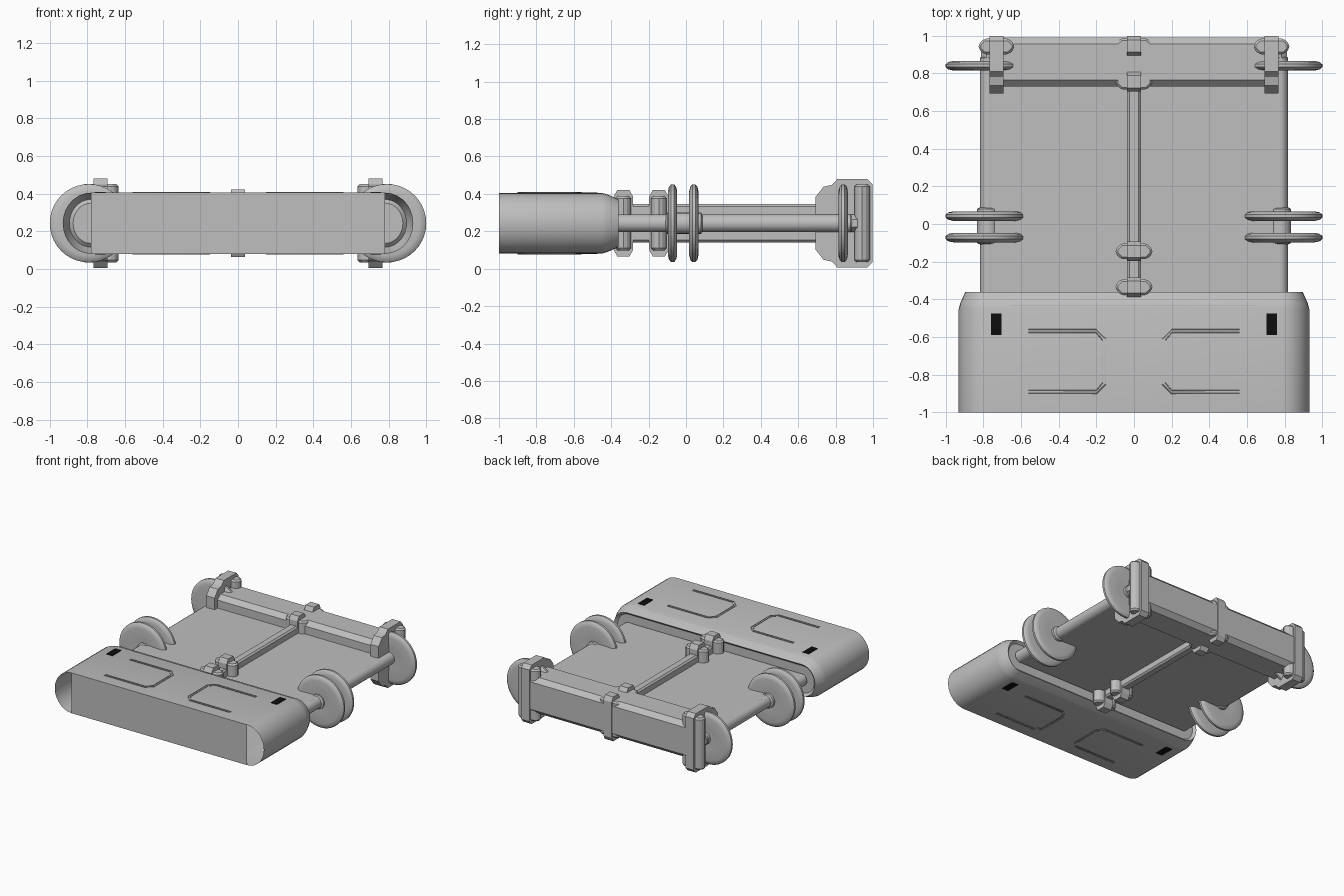
import bpy, bmesh, math
from mathutils import Matrix

Z = 0.243  # mid height of the whole machine

if "Cube" in bpy.data.objects:
    bpy.data.objects.remove(bpy.data.objects["Cube"])


def material(name, rgb):
    m = bpy.data.materials.new(name)
    m.use_nodes = True
    m.diffuse_color = (*rgb, 1)
    m.node_tree.nodes["Principled BSDF"].inputs["Base Color"].default_value = (*rgb, 1)
    return m


GREY = material("hull grey", (0.52, 0.52, 0.52))
BLACK = material("vent black", (0.004, 0.004, 0.004))


def finish(name, bm, mat=GREY, smooth=None, bevel=0):
    bmesh.ops.recalc_face_normals(bm, faces=bm.faces)
    me = bpy.data.meshes.new(name)
    bm.to_mesh(me)
    bm.free()
    ob = bpy.data.objects.new(name, me)
    bpy.context.collection.objects.link(ob)
    me.materials.append(mat)
    ob.location.z = Z
    if bevel:
        mod = ob.modifiers.new("chamfer", "BEVEL")
        mod.width, mod.segments = bevel, 1
    if smooth:
        bpy.ops.object.select_all(action="DESELECT")
        ob.select_set(True)
        bpy.context.view_layer.objects.active = ob
        bpy.ops.object.shade_smooth_by_angle(angle=math.radians(smooth))
    return ob


def prism(name, pts, axis, lo, hi, **kw):
    """Extrude a 2D outline along x, y or z."""
    place = {"x": lambda a, b, t: (t, a, b),
             "y": lambda a, b, t: (a, t, b),
             "z": lambda a, b, t: (a, b, t)}[axis]
    bm = bmesh.new()
    rings = [[bm.verts.new(place(a, b, t)) for a, b in pts] for t in (lo, hi)]
    for i in range(len(pts)):
        j = (i + 1) % len(pts)
        bm.faces.new((rings[0][i], rings[0][j], rings[1][j], rings[1][i]))
    for r in rings:
        bm.faces.new(r)
    return finish(name, bm, **kw)


def octagon(cx, cy, w, h, c, d=None):
    """Rectangle of half size w, h with corners cut by c and d."""
    d = c if d is None else d
    q = [(w, h - d), (w - c, h), (c - w, h), (-w, h - d),
         (-w, d - h), (c - w, -h), (w - c, -h), (w, d - h)]
    return [(cx + a, cy + b) for a, b in q]


def lathe(name, profile, x, y, steps=40, smooth=35):
    """Spin (radius, offset) points round an axis along y."""
    bm = bmesh.new()
    vs = [bm.verts.new((r, o, 0)) for r, o in profile]
    es = [bm.edges.new(p) for p in zip(vs, vs[1:])]
    bmesh.ops.spin(bm, geom=vs + es, cent=(0, 0, 0), axis=(0, 1, 0),
                   angle=math.tau, steps=steps)
    bmesh.ops.remove_doubles(bm, verts=bm.verts, dist=0.0005)
    bmesh.ops.transform(bm, matrix=Matrix.Translation((x, y, 0)), verts=bm.verts)
    return finish(name, bm, smooth=smooth)


# Front pod: flat box with rounded ends, open beside the front wall
def pod_ring(bm, y, inset):
    half = [(0.78 + (0.15 - inset) * math.sin(a), (0.162 - inset) * math.cos(a))
            for a in [math.pi * i / 14 for i in range(15)]]
    loop = half + [(-x, z) for x, z in reversed(half)]
    return [bm.verts.new((x, y, z)) for x, z in loop]


bm = bmesh.new()
rings = [pod_ring(bm, y, i) for y, i in ((-1, 0), (-0.45, 0), (-0.42, 0.008), (-0.36, 0.035))]
for a, b in zip(rings, rings[1:]):
    for i in range(len(a)):
        j = (i + 1) % len(a)
        bm.faces.new((a[i], a[j], b[j], b[i]))
n = len(rings[0])
bm.faces.new([rings[0][i] for i in (0, n // 2 - 1, n // 2, n - 1)])
back = bm.faces.new(rings[-1])
bmesh.ops.recalc_face_normals(bm, faces=bm.faces)
bmesh.ops.inset_region(bm, faces=[back], thickness=0.02, depth=-0.02)
finish("front_pod", bm, smooth=30)

# Pod panels, trim lines and vents, above and below
for side, turn in (("top", 0), ("bottom", math.pi)):
    bm = bmesh.new()
    face = bm.faces.new([bm.verts.new((x, y, 0.162)) for x, y in
                         ((-0.65, -0.998), (0.65, -0.998), (0.65, -0.43), (-0.65, -0.43))])
    for thick, depth in ((0.015, 0.006), (0.05, 0), (0.012, -0.004)):
        bmesh.ops.inset_region(bm, faces=[face], thickness=thick, depth=depth)
    finish(side + "_panel", bm).rotation_euler.y = turn

    for s in (-1, 1):
        for k in (0, 0.016):
            path = [(0.56, -0.56 - k), (0.2, -0.56 - k), (0.15 + k, -0.61 - k / 2),
                    (0.15 + k, -0.85 + k / 2), (0.2, -0.9 + k), (0.56, -0.9 + k)]
            cu = bpy.data.curves.new(side + "_trim_line", "CURVE")
            cu.dimensions = "3D"
            cu.bevel_depth, cu.bevel_resolution = 0.0025, 0
            sp = cu.splines.new("POLY")
            sp.points.add(len(path) - 1)
            for p, (x, y) in zip(sp.points, path):
                p.co = (s * x, y, 0.164, 1)
            cu.materials.append(GREY)
            ob = bpy.data.objects.new(side + "_trim_line", cu)
            bpy.context.collection.objects.link(ob)
            ob.location.z, ob.rotation_euler.y = Z, turn
        vent = prism(side + "_vent", octagon(s * 0.732, -0.532, 0.028, 0.058, 0.002),
                     "z", 0.158, 0.165, mat=BLACK)
        vent.rotation_euler.y = turn

# Deck and centre rail
prism("deck", octagon(0, 0, 0.812, 0.046, 0.03, 0.025), "y", -0.37, 0.92)
prism("centre_rail", octagon(0, 0, 0.036, 0.102, 0.012), "y", -0.37, 0.78)

# Rear beam
prism("rear_beam", octagon(0.86, 0, 0.13, 0.145, 0.035), "x", -0.76, 0.76)


def bracket(name, x, y, w, h):
    """Chamfered vertical post."""
    prism(name, octagon(x, y, w, 0.042, 0.03), "z", -h, h, bevel=0.012)


# Centre brackets at both ends of the rail
for y in (-0.335, -0.145, 0.755, 0.945):
    bracket("centre_bracket", 0, y, 0.098, 0.145)
    prism("bracket_core", octagon(y, 0, 0.052, 0.178, 0.02, 0.035), "x", -0.037, 0.037)

# Clamp outline, mirrored up and down
upper = [(0.998, 0.207), (0.97, 0.237), (0.81, 0.237), (0.78, 0.205), (0.735, 0.195), (0.692, 0.14)]
clamp = upper + [(y, -z) for y, z in reversed(upper)]

# Sides: rods, wheels and rear clamps
wheel = [(0, -0.018), (0.08, -0.018), (0.17, -0.025), (0.195, -0.019), (0.208, -0.008),
         (0.208, 0.008), (0.195, 0.019), (0.17, 0.025), (0.08, 0.018), (0, 0.018)]
for s in (-1, 1):
    lathe("side_rod", [(0, -0.37), (0.048, -0.37), (0.048, 0.88), (0.025, 0.912), (0, 0.912)],
          s * 0.77, 0, 16)
    lathe("rod_collar", [(0.04, -0.11), (0.058, -0.1), (0.058, 0.08), (0.04, 0.09)],
          s * 0.775, 0, 16)
    for y in (-0.072, 0.042, 0.84):
        lathe("side_wheel", wheel, s * 0.791, y)
    prism("rear_clamp", clamp, "x", s * 0.73 - 0.037, s * 0.73 + 0.037)
    bracket("clamp_post", s * 0.73, 0.942, 0.095, 0.208)
